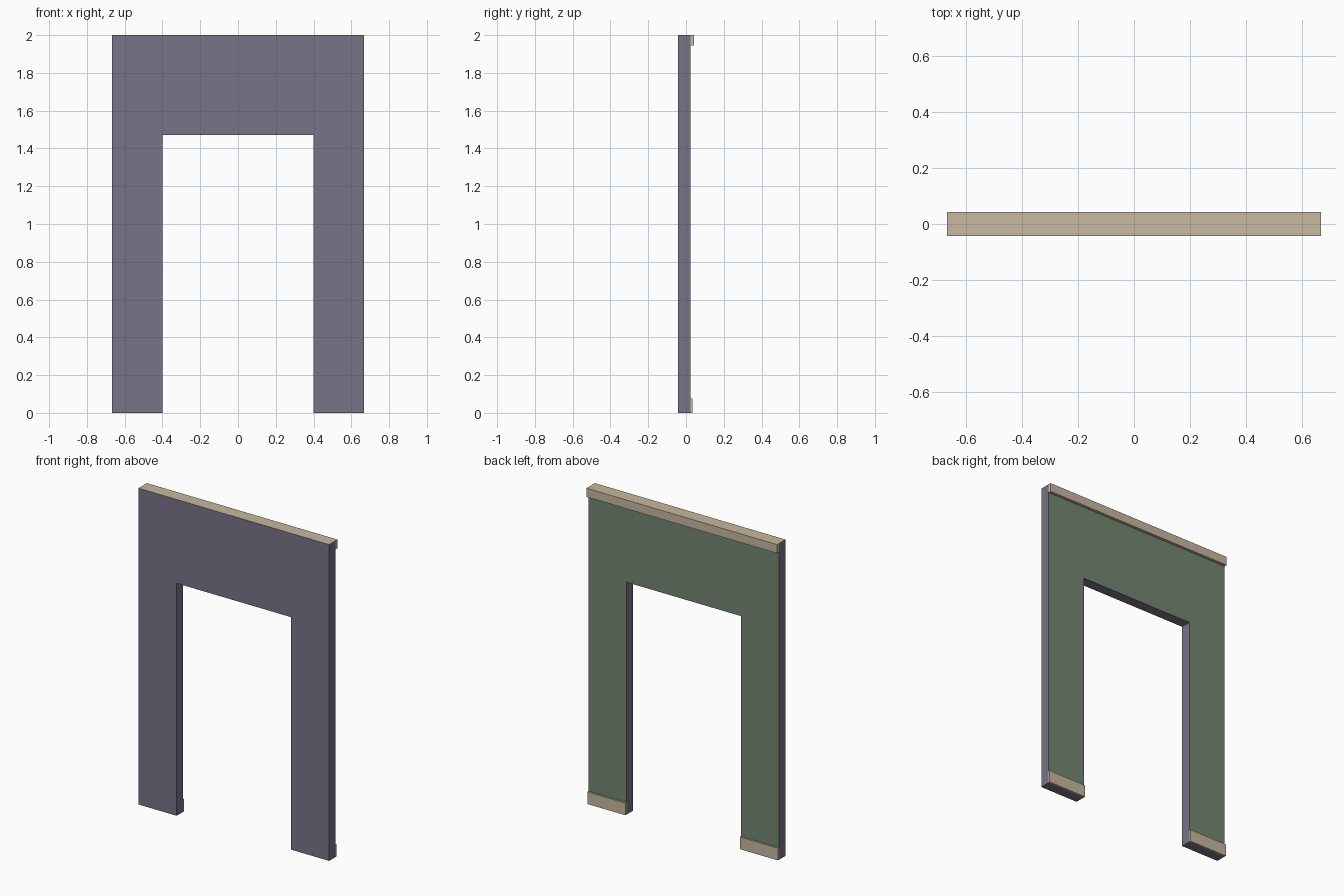
import bpy, bmesh

if "Cube" in bpy.data.objects:
    bpy.data.objects.remove(bpy.data.objects["Cube"])

W, H = 0.667, 2.0            # half width, height
OW, OH = 0.4, 1.47           # opening half width, height
FRONT, BACK = -0.042, 0.024  # wall thickness range
TRIM_BACK, BASE_BACK = 0.042, 0.034


def material(name, rgb):
    m = bpy.data.materials.new(name)
    m.diffuse_color = (*rgb, 1.0)
    m.use_nodes = True
    m.node_tree.nodes["Principled BSDF"].inputs["Base Color"].default_value = m.diffuse_color
    return m


purple = material("muted_purple", (0.195, 0.172, 0.242))
green = material("sage_green", (0.171, 0.238, 0.168))
beige = material("beige_trim", (0.578, 0.479, 0.352))


def finish(name, bm, mats):
    mesh = bpy.data.meshes.new(name)
    bmesh.ops.recalc_face_normals(bm, faces=bm.faces[:])
    bm.normal_update()
    bm.to_mesh(mesh)
    bm.free()
    for m in mats:
        mesh.materials.append(m)
    obj = bpy.data.objects.new(name, mesh)
    bpy.context.collection.objects.link(obj)
    return obj


def box(name, x0, x1, y0, y1, z0, z1, mat):
    bm = bmesh.new()
    bmesh.ops.create_cube(bm, size=1.0)
    for v in bm.verts:
        v.co = (x0 if v.co.x < 0 else x1,
                y0 if v.co.y < 0 else y1,
                z0 if v.co.z < 0 else z1)
    return finish(name, bm, [mat])


# Wall: doorway outline extruded through its thickness
bm = bmesh.new()
outline = [(-W, 0), (-OW, 0), (-OW, OH), (OW, OH),
           (OW, 0), (W, 0), (W, H), (-W, H)]
face = bm.faces.new([bm.verts.new((x, FRONT, z)) for x, z in outline])
ext = bmesh.ops.extrude_face_region(bm, geom=[face])
for v in ext["geom"]:
    if isinstance(v, bmesh.types.BMVert):
        v.co.y = BACK
wall = finish("doorway_wall", bm, [purple, green, beige])

# Inner wall face is green, the top cap is beige
for p in wall.data.polygons:
    if p.normal.y > 0.9:
        p.material_index = 1
    elif p.normal.z > 0.9:
        p.material_index = 2

# Top moulding on the back
box("top_moulding", -W, W, BACK, TRIM_BACK, 1.945, H, beige)

# Skirting boards either side of the opening
for side, x0, x1 in (("left", -W, -OW), ("right", OW, W)):
    box(f"{side}_skirting_board", x0, x1, BACK, BASE_BACK, 0, 0.077, beige)
